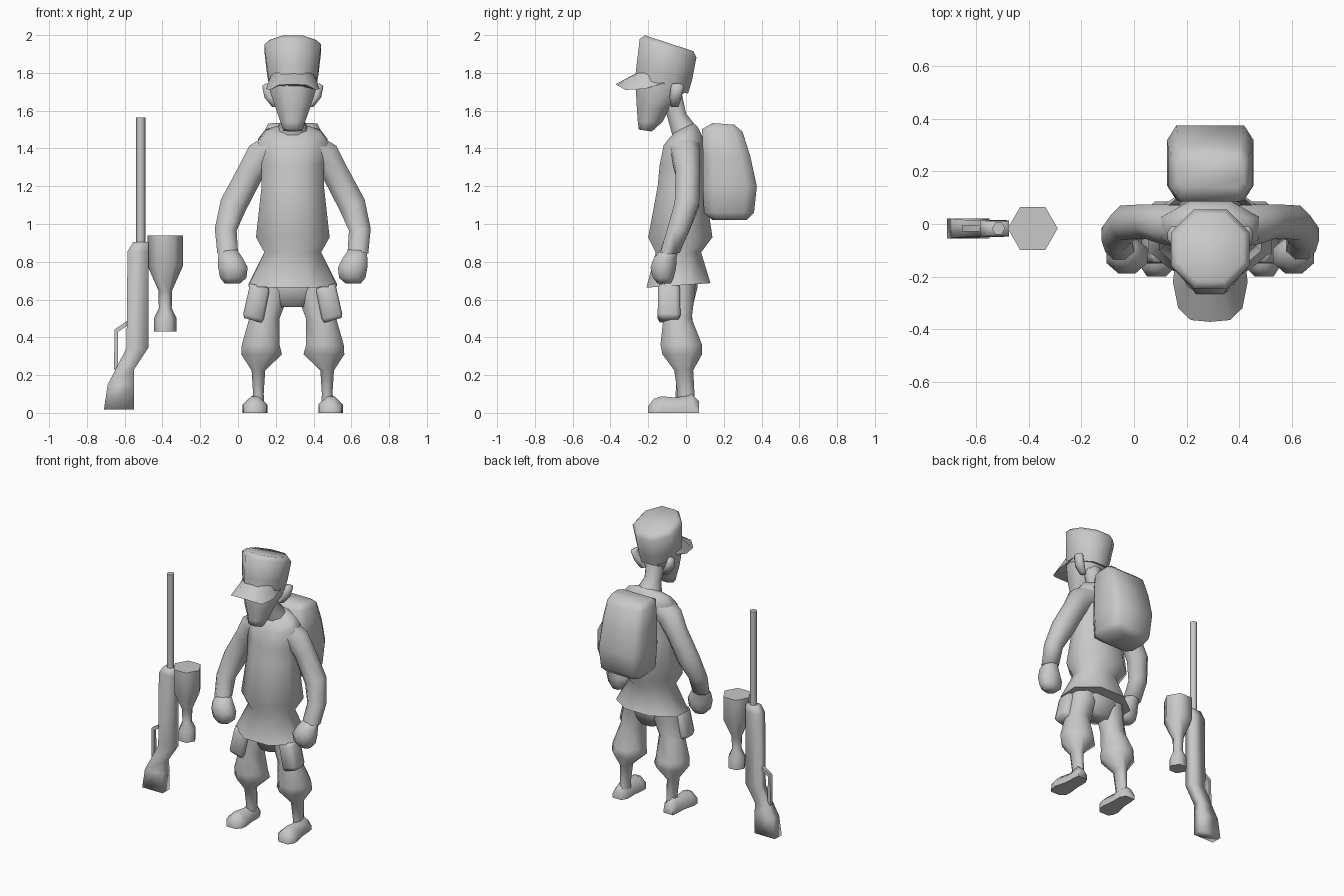
import bpy, bmesh, math
from mathutils import Matrix, Vector

CX = 0.29  # centre line of the figure

grey = bpy.data.materials.new("plain_grey")
grey.diffuse_color = (0.58, 0.58, 0.58, 1)


def ring(x, y, z, rx, ry, n=8, pitch=0, roll=0, flat=True, boxy=False):
    """Closed section with half-extents rx, ry, tilted about X and Y."""
    if boxy:  # rounded rectangle
        pts = [(1, .6), (.78, 1), (-.78, 1), (-1, .6), (-1, -.6), (-.78, -1), (.78, -1), (1, -.6)]
    else:
        angles = [2 * math.pi * (i + (0.5 if flat else 0)) / n for i in range(n)]
        mx = max(math.cos(a) for a in angles)
        my = max(math.sin(a) for a in angles)
        pts = [(math.cos(a) / mx, math.sin(a) / my) for a in angles]
    rot = Matrix.Rotation(math.radians(roll), 3, 'Y') @ Matrix.Rotation(math.radians(pitch), 3, 'X')
    return [Vector((x, y, z)) + rot @ Vector((rx * u, ry * v, 0)) for u, v in pts]


def skin(name, rings, angle=80):
    """Join successive sections with quads and cap both ends."""
    bm = bmesh.new()
    rows = [[bm.verts.new(p) for p in r] for r in rings]
    n = len(rows[0])
    for a, b in zip(rows, rows[1:]):
        for i in range(n):
            j = (i + 1) % n
            bm.faces.new((a[i], a[j], b[j], b[i]))
    bm.faces.new(rows[0])
    bm.faces.new(rows[-1])
    bmesh.ops.recalc_face_normals(bm, faces=bm.faces)
    mesh = bpy.data.meshes.new(name)
    bm.to_mesh(mesh)
    bm.free()
    mesh.materials.append(grey)
    ob = bpy.data.objects.new(name, mesh)
    bpy.context.collection.objects.link(ob)
    bpy.ops.object.select_all(action='DESELECT')
    ob.select_set(True)
    bpy.context.view_layer.objects.active = ob
    bpy.ops.object.shade_smooth_by_angle(angle=math.radians(angle))
    return ob


def body(name, rows):
    """Sections on the centre line: y, z, rx, ry, pitch."""
    return skin(name, [ring(CX, y, z, rx, ry, 8, p) for y, z, rx, ry, p in rows])


# Shirt with flared hem
body("shirt", [
    (-.04, .675, .235, .17, 4), (-.04, .85, .15, .12, 0), (-.03, .93, .195, .17, 0),
    (-.025, 1.2, .165, .125, 0), (-.02, 1.32, .165, .12, 4), (-.015, 1.44, .185, .105, 12),
    (-.01, 1.49, .145, .075, 20), (-.01, 1.51, .08, .055, 25)])

# Hips, neck and head
body("hips", [(-.03, .80, .13, .09, 0), (-.03, .66, .18, .09, 0), (-.035, .56, .08, .07, 0)])
body("neck", [(-.005, 1.48, .085, .07, 30), (-.045, 1.56, .052, .052, 30), (-.08, 1.70, .06, .055, 20)])
body("head", [
    (-.215, 1.495, .05, .035, -8), (-.19, 1.54, .065, .065, 0), (-.175, 1.61, .09, .085, 0),
    (-.135, 1.70, .12, .13, 0), (-.135, 1.77, .12, .125, 0)])

# Cap crown, leaning forward
body("cap", [
    (-.13, 1.725, .122, .145, -14), (-.115, 1.80, .135, .152, -15),
    (-.095, 1.93, .15, .158, -18), (-.09, 1.957, .125, .135, -18)])

# Cap visor: triangular sections swept round the front of the cap
half = [  # x, inner y, inner z, outer x, outer y, outer z
    (.115, -.11, 1.76, .13, -.12, 1.745), (.11, -.19, 1.80, .142, -.22, 1.715),
    (.085, -.24, 1.80, .122, -.32, 1.71), (.05, -.255, 1.80, .075, -.365, 1.735),
    (0, -.26, 1.80, 0, -.372, 1.74)]
sections = []
for s, rows in ((1, half), (-1, half[-2::-1])):
    for xi, yi, zi, xo, yo, zo in rows:
        sections.append([Vector((CX + s * xi, yi, zi)), Vector((CX + s * xo, yo, zo)),
                         Vector((CX + s * xi * .9, yi + .02, min(zi - .03, 1.73)))])
skin("visor", sections)

# Backpack: y front, y back, z, half width
skin("backpack", [ring(CX, (a + b) / 2, z, w, (b - a) / 2, pitch=p, boxy=True) for a, b, z, w, p in [
    (.14, .255, 1.53, .13, -4), (.085, .30, 1.495, .146, -4), (.09, .34, 1.36, .16, 0),
    (.09, .375, 1.2, .165, 0), (.095, .36, 1.06, .155, 0), (.14, .32, 1.02, .13, 0)]])

# Paired parts
for s, side in ((1, "left"), (-1, "right")):
    def limb(name, rows):
        """Sections: offset from centre line, y, z, rx, ry, roll."""
        return skin(f"{side}_{name}", [ring(CX + s * x, y, z, rx, ry, 8, 0, s * r)
                                       for x, y, z, rx, ry, r in rows])

    limb("arm", [
        (.09, -.01, 1.40, .085, .08, -55), (.165, 0, 1.36, .085, .075, -40),
        (.225, .01, 1.27, .07, .065, -28), (.315, .005, 1.10, .072, .065, -25),
        (.355, -.04, .97, .058, .06, -5), (.345, -.085, .85, .055, .052, 8)])
    limb("hand", [
        (.345, -.085, .865, .045, .045, 8), (.33, -.11, .82, .065, .06, 0),
        (.317, -.12, .77, .078, .068, 0), (.315, -.12, .715, .07, .055, 0),
        (.32, -.115, .685, .04, .035, 0)])
    limb("leg", [
        (.10, -.03, .74, .09, .085, 0), (.115, -.035, .62, .09, .08, 0),
        (.15, -.045, .50, .08, .075, 0), (.17, -.025, .36, .10, .11, 0),
        (.165, -.02, .31, .108, .105, 0), (.182, -.012, .225, .036, .05, 0),
        (.182, 0, .10, .028, .045, 0), (.18, .005, .03, .03, .045, 0)])
    limb("ear", [
        (.09, -.06, 1.62, .02, .02, 0), (.12, -.055, 1.67, .03, .032, 0),
        (.14, -.045, 1.73, .022, .035, 0), (.13, -.05, 1.745, .01, .02, 0)])

    # Boot: upright sections from heel to toe (y, inner x, outer x, height)
    skin(f"{side}_boot", [
        [Vector((CX + s * x, y, z)) for x, z in
         ((a, 0), (b, 0), (b, h * .5), (a * .35 + b * .65, h), (a * .65 + b * .35, h), (a, h * .5))]
        for y, a, b, h in [(.07, .165, .235, .06), (.03, .145, .24, .10), (-.05, .145, .245, .08),
                           (-.13, .135, .265, .088), (-.17, .14, .26, .075), (-.2, .17, .24, .035)]])

    # Hip pouch, tilted outwards
    skin(f"{side}_pouch", [ring(CX + s * x, -.09, z, rx, ry, roll=-s * 15, boxy=True)
                           for x, z, rx, ry in [(.173, .672, .048, .05), (.178, .65, .054, .058),
                                                (.208, .51, .056, .06), (.212, .49, .048, .05)]])

# Rifle stock: z, left x, right x, half thickness
skin("rifle_stock", [ring((a + b) / 2, -.017, z, (b - a) / 2, t, 4) for z, a, b, t in [
    (.017, -.71, -.55, .038), (.15, -.69, -.55, .037), (.23, -.648, -.55, .033),
    (.345, -.59, -.475, .031), (.855, -.585, -.475, .031), (.905, -.555, -.475, .028)]], 180)
skin("rifle_barrel", [ring(-.515, -.017, z, .025, .022, 6, flat=False) for z in (.88, 1.565)])
# Trigger guard strap
skin("trigger_guard", [ring(x, -.017, z, .011, .012, 4, 0, r) for x, z, r in
                       [(-.57, .485, 60), (-.645, .435, 35), (-.645, .23, 0)]])

# Stick grenade
skin("stick_grenade", [ring(-.385, -.017, z, r, r * .866, 6, flat=False) for z, r in [
    (.94, .095), (.78, .095), (.65, .037), (.555, .034), (.50, .06), (.43, .06)]])
